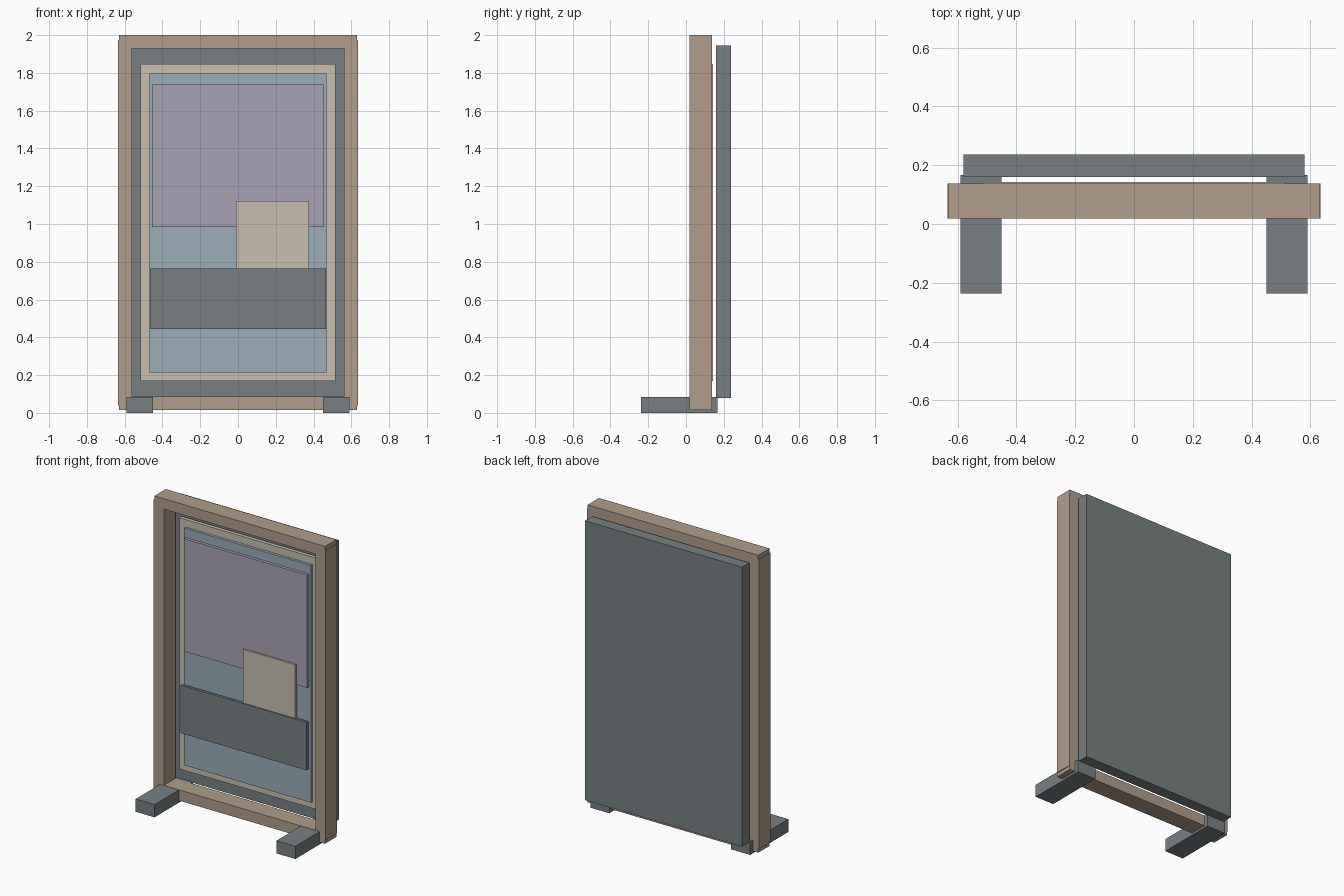
import bpy

if "Cube" in bpy.data.objects:
    bpy.data.objects.remove(bpy.data.objects["Cube"])


def material(name, rgb):
    # sRGB 0-255 to linear
    lin = [((c / 255 + 0.055) / 1.055) ** 2.4 for c in rgb]
    m = bpy.data.materials.new(name)
    m.diffuse_color = (*lin, 1)
    m.use_nodes = True
    m.node_tree.nodes["Principled BSDF"].inputs["Base Color"].default_value = m.diffuse_color
    return m


wood = material("wood", (176, 158, 139))
grey = material("slate grey", (120, 128, 130))
cream = material("cream", (200, 192, 175))
blue = material("pale blue", (155, 173, 184))
lilac = material("lilac", (168, 162, 182))


def box(name, mat, x, y, z):
    """Box from (min, max) ranges on each axis."""
    spans = (x, y, z)
    bpy.ops.mesh.primitive_cube_add(size=1, location=[(a + b) / 2 for a, b in spans])
    o = bpy.context.object
    o.name = o.data.name = name
    o.scale = [b - a for a, b in spans]
    bpy.ops.object.transform_apply(location=False, rotation=False, scale=True)
    o.data.materials.append(mat)
    return o


# Wooden frame and feet
FRAME_Y = (0.018, 0.138)
for side, s in (("left", -1), ("right", 1)):
    box(side + "_post", wood, sorted((s * 0.56, s * 0.635)), FRAME_Y, (0.04, 1.973))
    box(side + "_foot", grey, sorted((s * 0.45, s * 0.59)), (-0.237, 0.166), (0, 0.085))
box("top_rail", wood, (-0.63, 0.63), FRAME_Y, (1.93, 2.0))
box("bottom_rail", wood, (-0.63, 0.63), FRAME_Y, (0.015, 0.087))

# Back board
box("back_board", grey, (-0.58, 0.58), (0.16, 0.237), (0.08, 1.945))

# Layered display panels, back to front
box("mount_board", cream, (-0.515, 0.515), (0.118, 0.143), (0.17, 1.847))
box("poster", blue, (-0.468, 0.468), (0.1, 0.12), (0.215, 1.798))
box("upper_picture", lilac, (-0.455, 0.455), (0.08, 0.102), (0.985, 1.738))
box("square_card", cream, (-0.01, 0.375), (0.068, 0.088), (0.745, 1.123))
box("lower_band", grey, (-0.465, 0.465), (0.06, 0.078), (0.445, 0.765))
